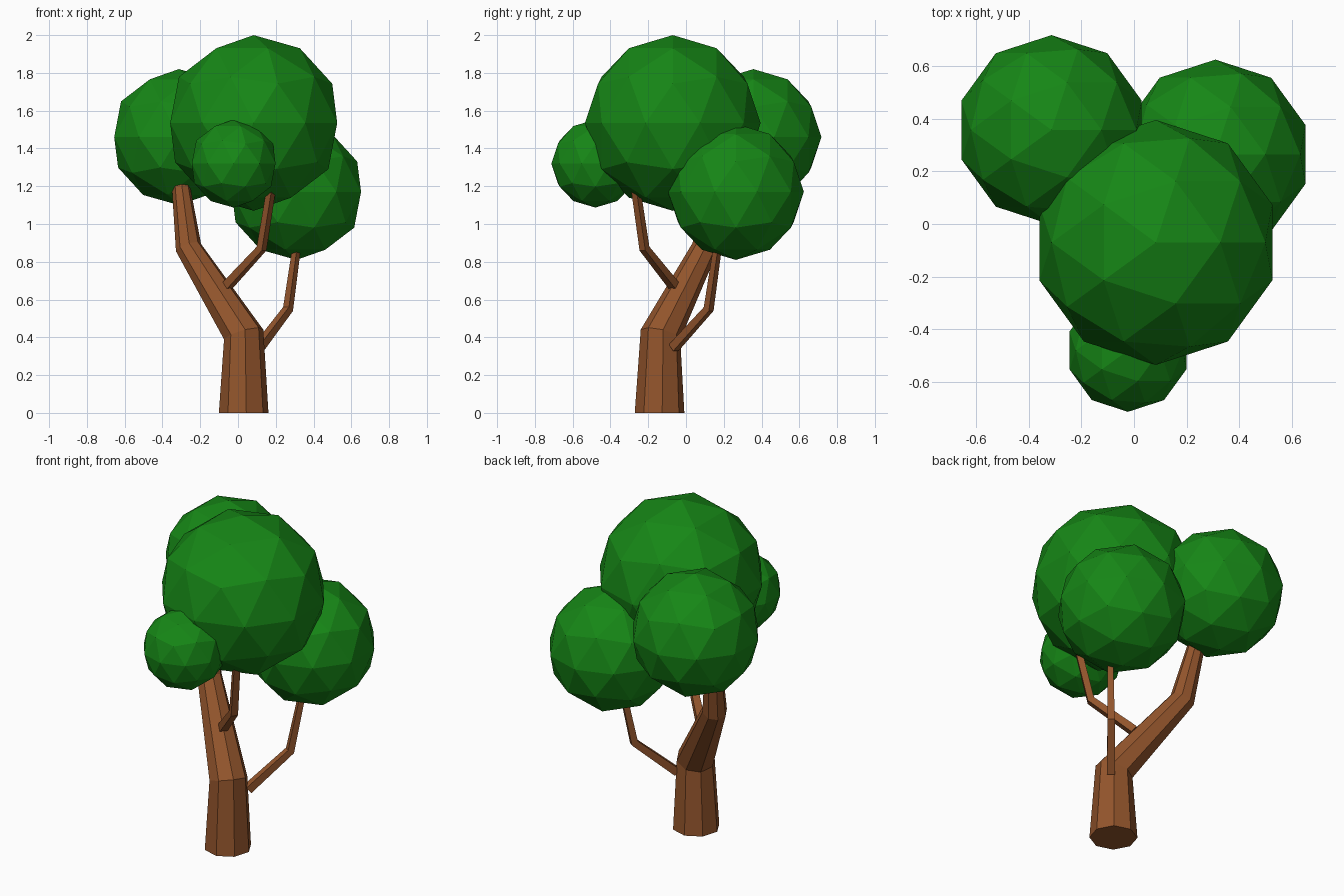
import bpy, bmesh, math
from mathutils import Vector

if "Cube" in bpy.data.objects:
    bpy.data.objects.remove(bpy.data.objects["Cube"])


def material(name, color):
    m = bpy.data.materials.new(name)
    m.diffuse_color = (*color, 1)
    m.use_nodes = True
    m.node_tree.nodes["Principled BSDF"].inputs["Base Color"].default_value = m.diffuse_color
    return m


bark = material("bark", (0.29, 0.09, 0.025))
leaf = material("leaf", (0.008, 0.24, 0.008))


def limb(name, path, radii, sides, flat_base=False, phase=math.radians(6)):
    """Tapered flat-sided tube whose rings are mitred at each bend."""
    pts = [Vector(p) for p in path]
    bm = bmesh.new()
    rings = []
    for i, (p, r) in enumerate(zip(pts, radii)):
        t = Vector()
        if i > 0:
            t += (p - pts[i - 1]).normalized()
        if i < len(pts) - 1:
            t += (pts[i + 1] - p).normalized()
        if i == 0 and flat_base:
            t = Vector((0, 0, 1))
        tilt = Vector((0, 0, 1)).rotation_difference(t.normalized())
        ring = []
        for k in range(sides):
            a = phase + math.tau * k / sides
            ring.append(bm.verts.new(p + tilt @ Vector((r * math.cos(a), r * math.sin(a), 0))))
        rings.append(ring)
    for low, high in zip(rings, rings[1:]):
        for k in range(sides):
            n = (k + 1) % sides
            bm.faces.new((low[k], low[n], high[n], high[k]))
    bm.faces.new(rings[0][::-1])
    bm.faces.new(rings[-1])
    mesh = bpy.data.meshes.new(name)
    bm.to_mesh(mesh)
    bm.free()
    mesh.materials.append(bark)
    bpy.context.collection.objects.link(bpy.data.objects.new(name, mesh))


def foliage(name, centre, radius):
    bpy.ops.mesh.primitive_ico_sphere_add(subdivisions=2, radius=radius, location=centre)
    ob = bpy.context.object
    ob.name = name
    ob.data.materials.append(leaf)


# Trunk: upright base, leaning middle, upright top
limb("trunk",
     [(0.03, -0.14, 0), (0.03, -0.135, 0.415), (-0.262, 0.10, 0.875), (-0.305, 0.175, 1.22)],
     [0.132, 0.108, 0.07, 0.047], 8, flat_base=True)

# Side branches
limb("front_branch",
     [(-0.055, -0.065, 0.675), (0.125, -0.22, 0.87), (0.178, -0.268, 1.2)],
     [0.032, 0.028, 0.025], 4)
limb("right_branch",
     [(0.11, -0.065, 0.345), (0.265, 0.12, 0.55), (0.318, 0.175, 0.93)],
     [0.032, 0.028, 0.022], 4)

# Leaf clumps
foliage("main_foliage", (0.083, -0.07, 1.535), 0.465)
foliage("left_foliage", (-0.313, 0.357, 1.46), 0.36)
foliage("right_foliage", (0.309, 0.264, 1.17), 0.36)
foliage("front_foliage", (-0.023, -0.48, 1.32), 0.233)
